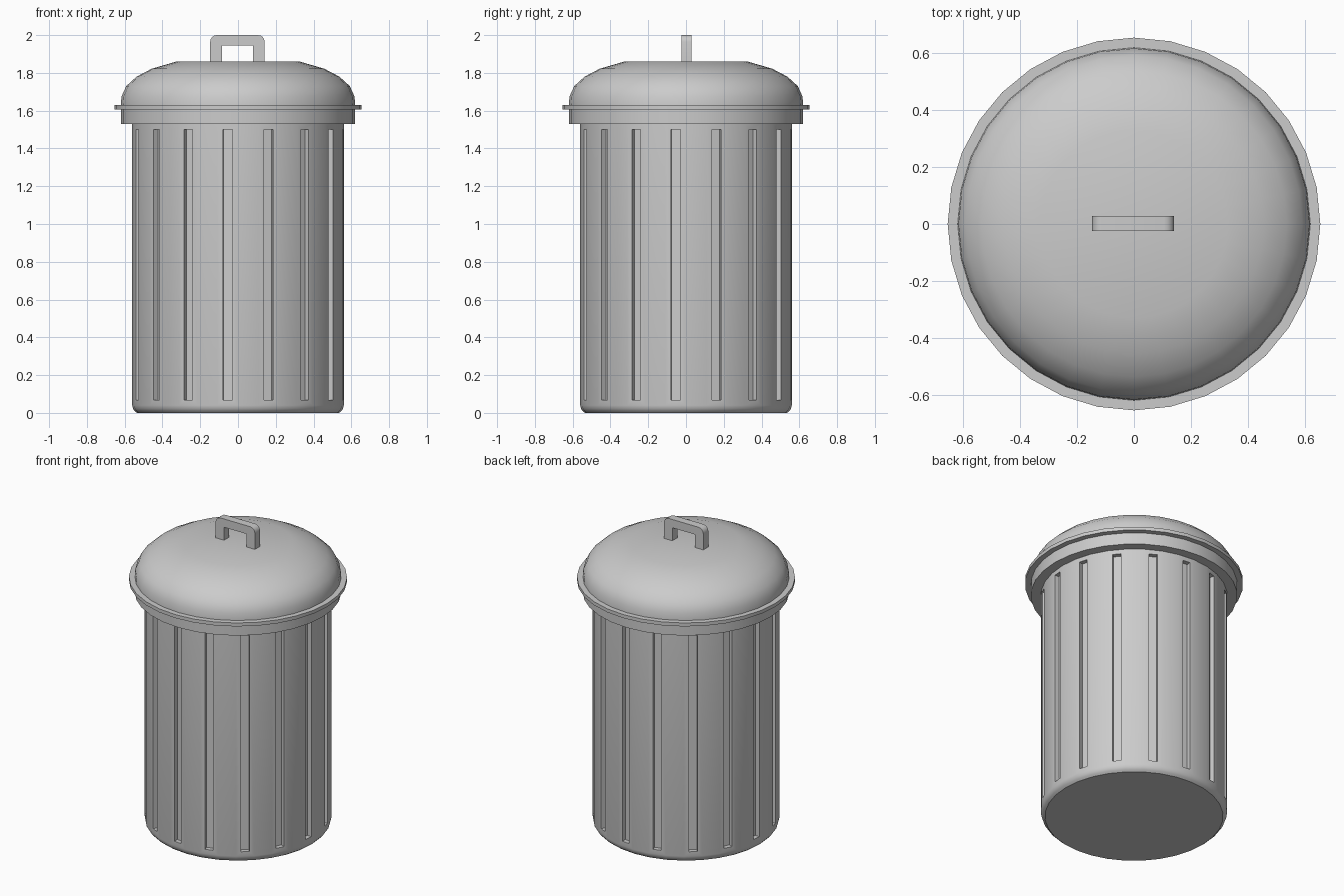
import bpy, bmesh, math
from mathutils import Matrix

if "Cube" in bpy.data.objects:
    bpy.data.objects.remove(bpy.data.objects["Cube"])

SIDES = 32


def finish(bm, name):
    bmesh.ops.recalc_face_normals(bm, faces=bm.faces)
    mesh = bpy.data.meshes.new(name)
    bm.to_mesh(mesh)
    bm.free()
    ob = bpy.data.objects.new(name, mesh)
    bpy.context.collection.objects.link(ob)
    bpy.ops.object.select_all(action='DESELECT')
    ob.select_set(True)
    bpy.context.view_layer.objects.active = ob
    bpy.ops.object.shade_smooth_by_angle(angle=math.radians(30))
    return ob


def revolve(profile, cap_bottom=False, cap_top=False):
    """Turn (radius, z) points about z; returns the bmesh and its bands of faces."""
    bm = bmesh.new()
    rings = [[bm.verts.new((r * math.cos(2 * math.pi * i / SIDES),
                            r * math.sin(2 * math.pi * i / SIDES), z))
              for i in range(SIDES)] for r, z in profile]
    bands = []
    for low, high in zip(rings, rings[1:]):
        bands.append([bm.faces.new((low[i], low[(i + 1) % SIDES],
                                    high[(i + 1) % SIDES], high[i]))
                      for i in range(SIDES)])
    if cap_bottom:
        bm.faces.new(rings[0][::-1])
    if cap_top:
        bm.faces.new(rings[-1])
    return bm, bands


# Can body: rounded foot, every second side panel sunk into a groove
bm, bands = revolve([(0.535, 0), (0.547, 0.01), (0.556, 0.022), (0.56, 0.04),
                     (0.56, 1.53)], cap_bottom=True)
bm.normal_update()
panels = bands[-1][1::2]
bmesh.ops.inset_individual(bm, faces=panels, thickness=0.029, use_even_offset=True)
bm.normal_update()
grooves = bmesh.ops.extrude_discrete_faces(bm, faces=panels)['faces']
for f in grooves:
    f.normal_update()
    bmesh.ops.translate(bm, verts=f.verts, vec=f.normal * -0.03)
finish(bm, "can_body")

# Lid: collar, thin flange and dome
bm, _ = revolve([(0.56, 1.53), (0.62, 1.53), (0.62, 1.607), (0.655, 1.607),
                 (0.655, 1.63), (0.62, 1.63), (0.617, 1.675), (0.592, 1.73),
                 (0.537, 1.78), (0.457, 1.822), (0.33, 1.859)], cap_top=True)
finish(bm, "lid")

# Handle: arch outline with rounded outer corners, extruded through its thickness
W, IN, TOP, R = 0.144, 0.083, 2.0, 0.035
arc = [(W - R + R * math.cos(math.radians(a)), TOP - R + R * math.sin(math.radians(a)))
       for a in (0, 22.5, 45, 67.5, 90)]
half = [(IN, 1.945), (IN, 1.85), (W, 1.85)] + arc
outline = half + [(-x, z) for x, z in reversed(half)]
bm = bmesh.new()
face = bm.faces.new([bm.verts.new((x - 0.003, -0.024, z)) for x, z in outline])
new = bmesh.ops.extrude_face_region(bm, geom=[face])['geom']
bmesh.ops.translate(bm, verts=[g for g in new if isinstance(g, bmesh.types.BMVert)],
                    vec=(0, 0.053, 0))
finish(bm, "lid_handle")
